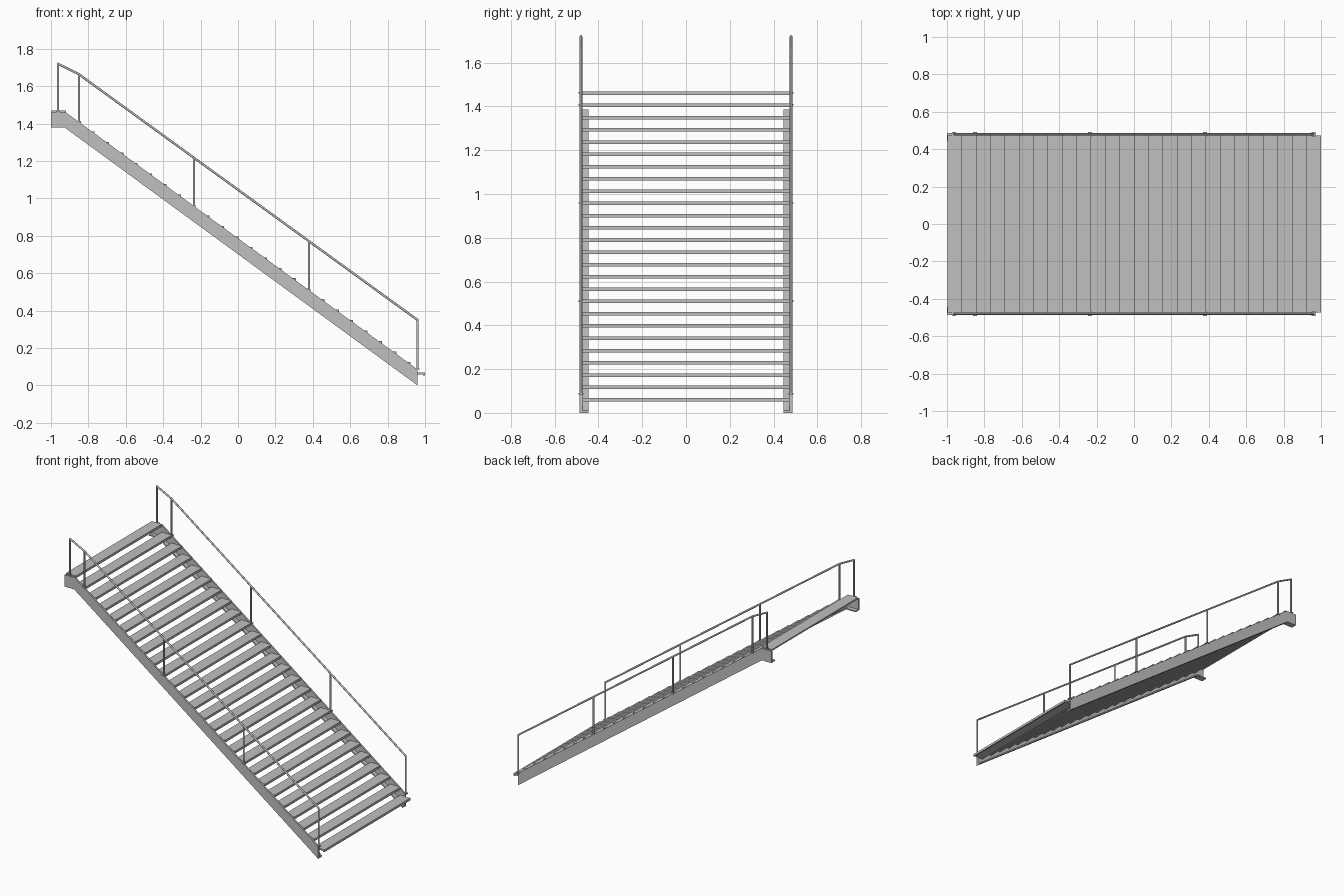
import bpy, bmesh, math
from mathutils import Vector

if "Cube" in bpy.data.objects:
    bpy.data.objects.remove(bpy.data.objects["Cube"])

steel = bpy.data.materials.new("grey_steel")
steel.diffuse_color = (0.53, 0.53, 0.53, 1)
steel.use_nodes = True
steel.node_tree.nodes["Principled BSDF"].inputs["Base Color"].default_value = steel.diffuse_color


def finish(name, bm, smooth=False):
    bmesh.ops.recalc_face_normals(bm, faces=bm.faces)
    for f in bm.faces:
        f.smooth = smooth and len(f.verts) == 4
    me = bpy.data.meshes.new(name)
    bm.to_mesh(me)
    bm.free()
    me.materials.append(steel)
    ob = bpy.data.objects.new(name, me)
    bpy.context.collection.objects.link(ob)
    return ob


def prism(bm, profile, y0, y1):
    """Extrude an x-z outline between two y values."""
    a = [bm.verts.new((x, y0, z)) for x, z in profile]
    b = [bm.verts.new((x, y1, z)) for x, z in profile]
    bm.faces.new(a)
    bm.faces.new(b[::-1])
    n = len(a)
    for i in range(n):
        j = (i + 1) % n
        bm.faces.new((a[i], b[i], b[j], a[j]))


def box(bm, x0, x1, y0, y1, z0, z1):
    prism(bm, [(x0, z0), (x1, z0), (x1, z1), (x0, z1)], y0, y1)


def tube(bm, p, q, r, sides=10):
    """Closed round bar from p to q."""
    p, q = Vector(p), Vector(q)
    d = q - p
    rot = d.to_track_quat('Z', 'Y').to_matrix().to_4x4()
    rot.translation = (p + q) / 2
    bmesh.ops.create_cone(bm, cap_ends=True, segments=sides, radius1=r,
                          radius2=r, depth=d.length, matrix=rot)


# treads: thin plate with a thicker nosing along the front edge
COUNT, RUN, RISE = 26, 0.0768, 0.056
for k in range(COUNT):
    nose, top = 1.0 - RUN * k, 0.069 + RISE * k
    bm = bmesh.new()
    prism(bm, [(nose, top), (nose - 0.078, top), (nose - 0.078, top - 0.010),
               (nose - 0.010, top - 0.010), (nose - 0.010, top - 0.016),
               (nose, top - 0.016)], -0.474, 0.474)
    finish("tread_%02d" % (k + 1), bm)

# outlines shared by both sides
top_edge = [(-1.0, 1.46), (-0.921, 1.46), (0.96, 0.085)]
bottom_edge = [(0.96, 0.0), (-0.926, 1.378), (-1.0, 1.378)]
flange_top = [(-1.0, 1.386), (-0.922, 1.386), (0.96, 0.011)]
rail = [(0.96, 0.35), (-0.85, 1.663), (-0.962, 1.72)]
posts = [(-0.962, 1.46, 1.72), (-0.85, 1.405, 1.663), (-0.235, 0.956, 1.217),
         (0.38, 0.507, 0.771), (0.96, 0.085, 0.35)]

for side, s in (("front", -1), ("back", 1)):
    # angle-section stringer: upright web and inward bottom flange
    bm = bmesh.new()
    prism(bm, top_edge + bottom_edge, s * 0.474, s * 0.486)
    prism(bm, flange_top + bottom_edge, s * 0.445, s * 0.474)
    finish(side + "_stringer", bm)

    # posts and their base plates
    y = s * 0.480
    bm = bmesh.new()
    for x, z0, z1 in posts:
        tube(bm, (x, y, z0), (x, y, z1), 0.006)
    finish(side + "_posts", bm, True)
    bm = bmesh.new()
    for x, z0, z1 in posts:
        box(bm, x - 0.011, x + 0.011, y - 0.011, y + 0.011, z0, z0 + 0.006)
    finish(side + "_post_plates", bm)

    # handrail with rounded joints
    bm = bmesh.new()
    for a, b in zip(rail, rail[1:]):
        tube(bm, (a[0], y, a[1]), (b[0], y, b[1]), 0.006)
    for x, z in rail:
        m = bmesh.ops.create_uvsphere(bm, u_segments=10, v_segments=6, radius=0.006)
        bmesh.ops.translate(bm, verts=m["verts"], vec=(x, y, z))
    finish(side + "_handrail", bm, True)
